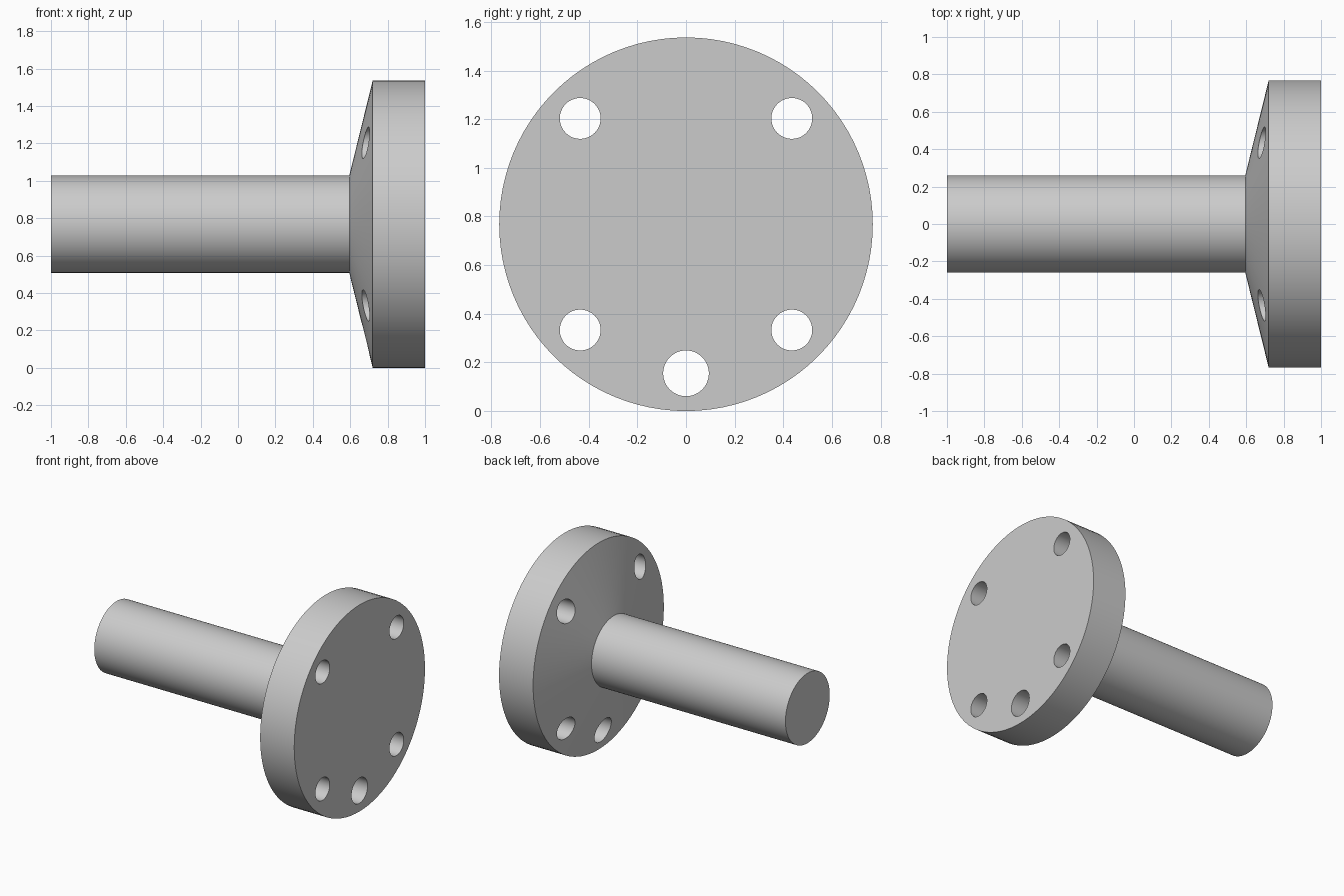
import bpy
import bmesh
from math import cos, sin, pi, radians
from mathutils import Matrix

if "Cube" in bpy.data.objects:
    bpy.data.objects.remove(bpy.data.objects["Cube"])

AXIS_Z = 0.768
SEGMENTS = 96

# Plain grey metal
grey = bpy.data.materials.new("grey metal")
grey.use_nodes = True
colour = (0.6, 0.6, 0.6, 1)
grey.diffuse_color = colour
grey.node_tree.nodes["Principled BSDF"].inputs["Base Color"].default_value = colour


def make_object(name, bm):
    bmesh.ops.recalc_face_normals(bm, faces=bm.faces)
    mesh = bpy.data.meshes.new(name)
    bm.to_mesh(mesh)
    bm.free()
    mesh.materials.append(grey)
    obj = bpy.data.objects.new(name, mesh)
    bpy.context.collection.objects.link(obj)
    return obj


def lathe_x(name, profile):
    """Closed solid turned about the x axis from (x, radius) points."""
    bm = bmesh.new()
    angles = [2 * pi * i / SEGMENTS for i in range(SEGMENTS)]
    rings = [[bm.verts.new((x, r * cos(a), AXIS_Z + r * sin(a))) for a in angles]
             for x, r in profile]
    for near, far in zip(rings, rings[1:]):
        for i in range(SEGMENTS):
            j = (i + 1) % SEGMENTS
            bm.faces.new((near[i], near[j], far[j], far[i]))
    bm.faces.new(rings[0])
    bm.faces.new(rings[-1])
    return make_object(name, bm)


# Shaft, tapered shoulder and flange disc in one turned solid
flange = lathe_x("flanged_shaft", [(-1, 0.26), (0.595, 0.26), (0.72, 0.768), (1, 0.768)])

# Four bolt holes and one larger hole at the bottom
holes = [(sy * 0.435, AXIS_Z + sz * 0.435, 0.084) for sy in (-1, 1) for sz in (-1, 1)]
holes.append((0, 0.155, 0.094))
bm = bmesh.new()
for y, z, radius in holes:
    place = Matrix.Translation((0.8, y, z)) @ Matrix.Rotation(pi / 2, 4, "Y")
    bmesh.ops.create_cone(bm, cap_ends=True, segments=48, radius1=radius,
                          radius2=radius, depth=0.6, matrix=place)
cutter = make_object("hole_cutter", bm)
cutter.hide_render = True

# Drill the holes, then drop the cutter
drill = flange.modifiers.new("holes", "BOOLEAN")
drill.operation = "DIFFERENCE"
drill.solver = "EXACT"
drill.object = cutter
bpy.ops.object.select_all(action="DESELECT")
bpy.context.view_layer.objects.active = flange
flange.select_set(True)
bpy.ops.object.modifier_apply(modifier=drill.name)
bpy.data.objects.remove(cutter)
bpy.ops.object.shade_smooth_by_angle(angle=radians(30))
